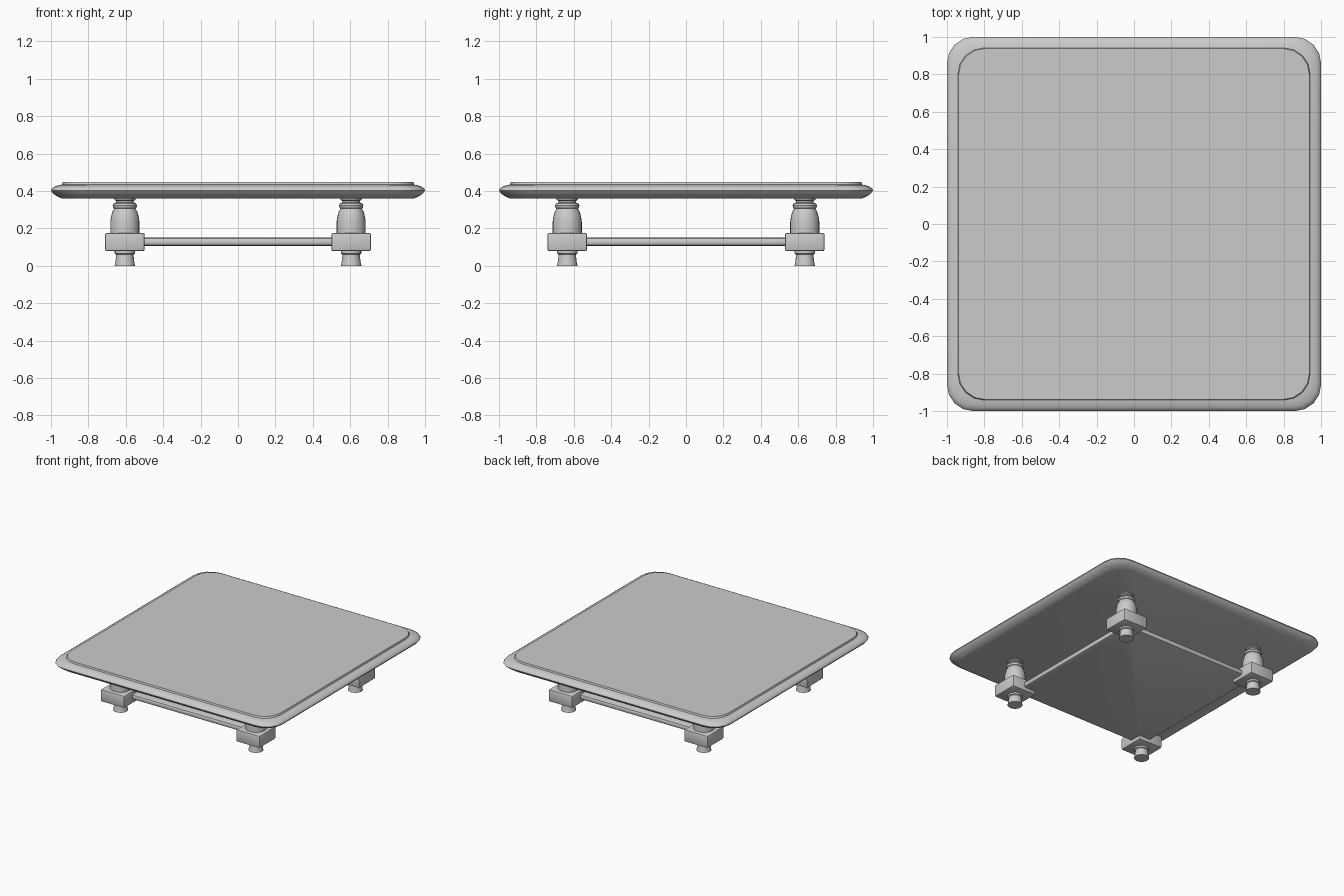
import bpy, bmesh, math

if "Cube" in bpy.data.objects:
    bpy.data.objects.remove(bpy.data.objects["Cube"])

def finish(name, bm, angle=35):
    bmesh.ops.recalc_face_normals(bm, faces=bm.faces)
    me = bpy.data.meshes.new(name)
    bm.to_mesh(me)
    bm.free()
    ob = bpy.data.objects.new(name, me)
    bpy.context.collection.objects.link(ob)
    bpy.ops.object.select_all(action='DESELECT')
    ob.select_set(True)
    bpy.context.view_layer.objects.active = ob
    bpy.ops.object.shade_smooth_by_angle(angle=math.radians(angle))
    return ob

def loft(name, rings):
    bm = bmesh.new()
    loops = [[bm.verts.new(p) for p in r] for r in rings]
    n = len(loops[0])
    for a, b in zip(loops, loops[1:]):
        for i in range(n):
            j = (i + 1) % n
            bm.faces.new((a[i], a[j], b[j], b[i]))
    bm.faces.new(loops[0][::-1])
    bm.faces.new(loops[-1])
    return finish(name, bm)

def rounded_rect(hx, hy, r, z, seg=4):
    pts = []
    for k, (sx, sy) in enumerate([(1, 1), (-1, 1), (-1, -1), (1, -1)]):
        for i in range(seg + 1):
            a = math.pi / 2 * (k + i / seg)
            pts.append((sx * (hx - r) + r * math.cos(a), sy * (hy - r) + r * math.sin(a), z))
    return pts

def turned(name, x, y, profile, n=24):
    return loft(name, [[(x + r * math.cos(2 * math.pi * i / n), y + r * math.sin(2 * math.pi * i / n), z)
                        for i in range(n)] for r, z in profile])

def bevel_box(name, x, y, z0, z1, h, bev):
    bm = bmesh.new()
    bmesh.ops.create_cube(bm, size=1)
    for v in bm.verts:
        v.co = (x + v.co.x * 2 * h, y + v.co.y * 2 * h, (z0 + z1) / 2 + v.co.z * (z1 - z0))
    bmesh.ops.bevel(bm, geom=bm.edges[:], offset=bev, segments=2, profile=0.5, affect='EDGES')
    return finish(name, bm)

# Tabletop with moulded edge
TOP = [(0.94, 0.36), (0.955, 0.366), (0.975, 0.376), (0.99, 0.388), (1.0, 0.402),
       (0.995, 0.414), (0.98, 0.424), (0.96, 0.431), (0.942, 0.434), (0.938, 0.447)]
loft("tabletop", [rounded_rect(h, h, 0.14, z) for h, z in TOP])

# Lower shelf between the legs
LX, LY = 0.605, 0.635
SHELF = [(-0.015, 0.107), (-0.004, 0.112), (0.0, 0.12), (0.0, 0.137), (-0.004, 0.145), (-0.015, 0.15)]
loft("lower_shelf", [rounded_rect(LX + d, LY + d, 0.04, z) for d, z in SHELF])

# Turned legs: foot, square block, vase with ring and collar
FOOT = [(0.055, 0.0), (0.050, 0.025), (0.046, 0.06), (0.054, 0.065), (0.054, 0.085)]
VASE = [(0.078, 0.17), (0.078, 0.235), (0.074, 0.262), (0.067, 0.288), (0.057, 0.306),
        (0.062, 0.309), (0.065, 0.322), (0.060, 0.334), (0.048, 0.338), (0.047, 0.347),
        (0.056, 0.352), (0.058, 0.365)]
for sx, lr in ((-1, "left"), (1, "right")):
    for sy, fb in ((-1, "front"), (1, "back")):
        x, y, tag = sx * LX, sy * LY, fb + "_" + lr
        turned(tag + "_foot", x, y, FOOT)
        bevel_box(tag + "_leg_block", x, y, 0.078, 0.176, 0.106, 0.01)
        turned(tag + "_leg_vase", x, y, VASE)
